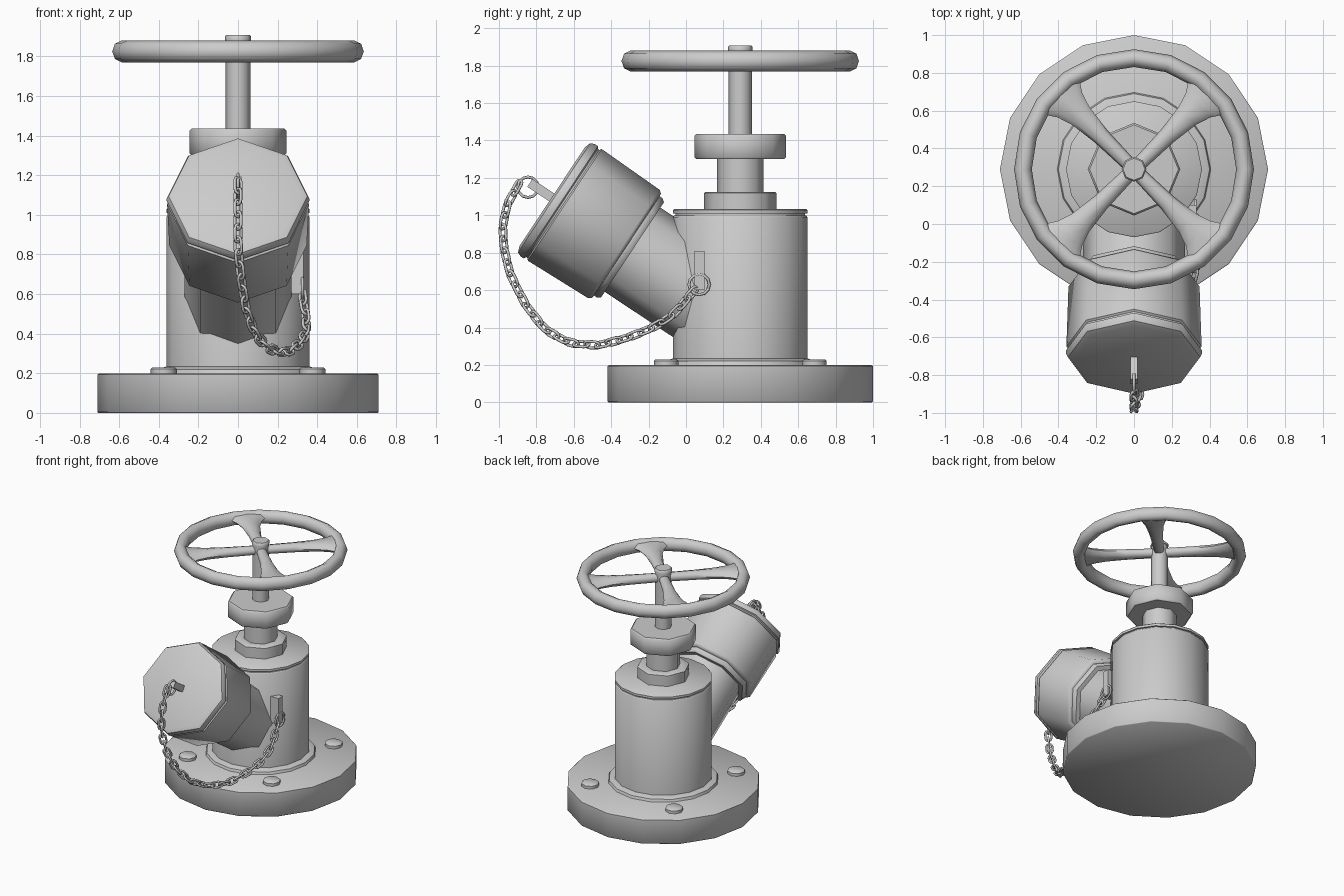
import bpy, bmesh, math
from math import sin, cos, pi, radians
from mathutils import Vector, Matrix

if "Cube" in bpy.data.objects:
    bpy.data.objects.remove(bpy.data.objects["Cube"])

CY = 0.29  # y of the main valve axis


def finish(name, bm, angle=46):
    bmesh.ops.recalc_face_normals(bm, faces=bm.faces)
    me = bpy.data.meshes.new(name)
    bm.to_mesh(me)
    bm.free()
    ob = bpy.data.objects.new(name, me)
    bpy.context.collection.objects.link(ob)
    bpy.ops.object.select_all(action='DESELECT')
    ob.select_set(True)
    bpy.context.view_layer.objects.active = ob
    bpy.ops.object.shade_smooth_by_angle(angle=radians(angle))
    return ob


def loft(bm, rings, closed=False):
    vs = [[bm.verts.new(p) for p in r] for r in rings]
    n, m = len(vs), len(vs[0])
    for i in range(n if closed else n - 1):
        a, b = vs[i], vs[(i + 1) % n]
        for j in range(m):
            k = (j + 1) % m
            bm.faces.new((a[j], a[k], b[k], b[j]))
    if not closed:
        bm.faces.new(vs[0])
        bm.faces.new(vs[-1])


def lathe(name, profile, sides, matrix=None):
    """Capped solid of revolution from (radius, height) points."""
    bm = bmesh.new()
    loft(bm, [[Vector((r * cos(2 * pi * i / sides), r * sin(2 * pi * i / sides), z))
               for i in range(sides)] for r, z in profile])
    bm.transform(matrix or Matrix.Translation((0, CY, 0)))
    return finish(name, bm)


def oval_loop(bm, radius, straight, wire, matrix, steps=5, sides=6):
    """Closed wire loop in the local xy plane, stretched along x."""
    rings = []
    for end in (1, -1):
        for k in range(steps):
            a = -pi / 2 + pi * k / (steps - 1) + (0 if end == 1 else pi)
            out = Vector((cos(a), sin(a), 0))
            c = Vector((end * straight, 0, 0)) + out * radius
            rings.append([matrix @ (c + wire * (out * cos(t) + Vector((0, 0, 1)) * sin(t)))
                          for t in (2 * pi * j / sides for j in range(sides))])
    loft(bm, rings, True)


def box(name, size, matrix):
    bm = bmesh.new()
    bmesh.ops.create_cube(bm, size=1, matrix=matrix @ Matrix.Diagonal((*size, 1)))
    return finish(name, bm, 30)


# Base flange, body and bonnet
lathe("base_flange", [(0.705, 0), (0.71, 0.005), (0.71, 0.193), (0.70, 0.2)], 16)
lathe("body_foot_ring", [(0.41, 0.19), (0.40, 0.22), (0.36, 0.235)], 16)
lathe("valve_body", [(0.36, 0.15), (0.36, 0.99), (0.352, 1.0), (0.345, 1.0), (0.345, 1.01),
                     (0.36, 1.01), (0.36, 1.028), (0.352, 1.035)], 16)
lathe("bonnet", [(0.193, 1.02), (0.193, 1.12), (0.187, 1.125), (0.125, 1.125), (0.125, 1.32)], 8)
lathe("gland_nut", [(0.235, 1.30), (0.245, 1.31), (0.245, 1.425), (0.235, 1.435)], 8)
lathe("stem", [(0.062, 1.42), (0.062, 1.88), (0.066, 1.88), (0.066, 1.90), (0.058, 1.908)], 8)

# Flange bolts
for i in range(4):
    a = pi / 4 + i * pi / 2
    lathe("flange_bolt", [(0.066, 0.19), (0.066, 0.222), (0.056, 0.23)], 8,
          Matrix.Translation((0.53 * cos(a), CY + 0.56 * sin(a), 0)))

# Handwheel rim
bm = bmesh.new()
loft(bm, [[Vector(((0.588 + 0.047 * cos(t)) * cos(a), CY + (0.588 + 0.047 * cos(t)) * sin(a),
                   1.825 + 0.055 * sin(t))) for t in (2 * pi * j / 8 for j in range(8))]
          for a in (2 * pi * i / 20 for i in range(20))], True)
finish("handwheel_rim", bm, 60)

# Handwheel spokes, flaring into the rim
bm = bmesh.new()
for i in range(4):
    rot = Matrix.Translation((0, CY, 1.83)) @ Matrix.Rotation(pi / 4 + i * pi / 2, 4, 'Z')
    rings = [(0, 0.036, 0.036), (0.25, 0.047, 0.036), (0.4, 0.066, 0.036),
             (0.48, 0.092, 0.037), (0.53, 0.125, 0.037), (0.567, 0.165, 0.034)]
    loft(bm, [[rot @ Vector((r, w * cos(2 * pi * j / 8), h * sin(2 * pi * j / 8)))
               for j in range(8)] for r, w, h in rings])
finish("handwheel_spokes", bm, 60)

# Slanted outlet: local z runs from the cap face back into the body
tilt = radians(33.5)
back = Vector((0, cos(tilt), -sin(tilt)))
up = Vector((0, sin(tilt), cos(tilt)))
side = up.cross(back)
face = Vector((0, -0.715, 1.10))
outlet = Matrix.Translation(face) @ Matrix((side, up, back)).transposed().to_4x4()
lathe("outlet_pipe", [(0.27, 0.45), (0.27, 1.15)], 8, outlet)
lathe("outlet_cap", [(0.318, 0), (0.35, 0.012), (0.36, 0.035), (0.36, 0.055), (0.347, 0.062),
                     (0.347, 0.072), (0.358, 0.08), (0.347, 0.46), (0.335, 0.475), (0.318, 0.478),
                     (0.318, 0.495), (0.305, 0.515), (0.26, 0.515)], 8, outlet)

# Chain lugs
box("cap_lug", (0.035, 0.05, 0.16), outlet @ Matrix.Translation((0, -0.005, -0.06)))
box("body_lug", (0.08, 0.055, 0.21), Matrix.Translation((0.29, 0.072, 0.705)))

# End rings, lying in the yz plane
for name, pos in (("cap_ring", (0, -0.845, 1.15)), ("body_ring", (0.325, 0.07, 0.63))):
    bm = bmesh.new()
    m = Matrix.Translation(pos) @ Matrix.Rotation(pi / 2, 4, 'Y')
    loft(bm, [[m @ Vector(((0.055 + 0.008 * cos(t)) * cos(a), (0.055 + 0.008 * cos(t)) * sin(a),
                           0.008 * sin(t))) for t in (2 * pi * j / 6 for j in range(6))]
              for a in (2 * pi * i / 12 for i in range(12))], True)
    finish(name, bm, 65)

# Hanging chain: links spaced evenly along a path
path = [Vector(p) for p in (
    (0, -0.89, 1.175), (0, -0.955, 1.06), (0, -0.98, 0.95), (0, -0.975, 0.83), (0.015, -0.94, 0.685),
    (0.04, -0.86, 0.525), (0.09, -0.755, 0.39), (0.17, -0.62, 0.315), (0.25, -0.46, 0.305),
    (0.31, -0.30, 0.35), (0.345, -0.165, 0.405), (0.345, -0.06, 0.475), (0.33, 0.01, 0.56),
    (0.325, 0.05, 0.605))]
lengths = [(b - a).length for a, b in zip(path, path[1:])]


def along(d):
    for a, b, l in zip(path, path[1:], lengths):
        if d <= l:
            return a.lerp(b, d / l)
        d -= l
    return path[-1].copy()


count = 29
step = sum(lengths) / count
bm = bmesh.new()
for i in range(count):
    p, q = along(i * step), along((i + 1) * step)
    x = (q - p).normalized()
    y = x.cross(Vector((1, 0, 0.1))).normalized()
    z = x.cross(y)
    frame = Matrix((x, y, z)).transposed().to_4x4()
    m = Matrix.Translation((p + q) / 2) @ frame @ Matrix.Rotation(pi / 4 + i % 2 * pi / 2, 4, 'X')
    oval_loop(bm, 0.022, 0.024, 0.008, m)
finish("chain", bm, 65)
